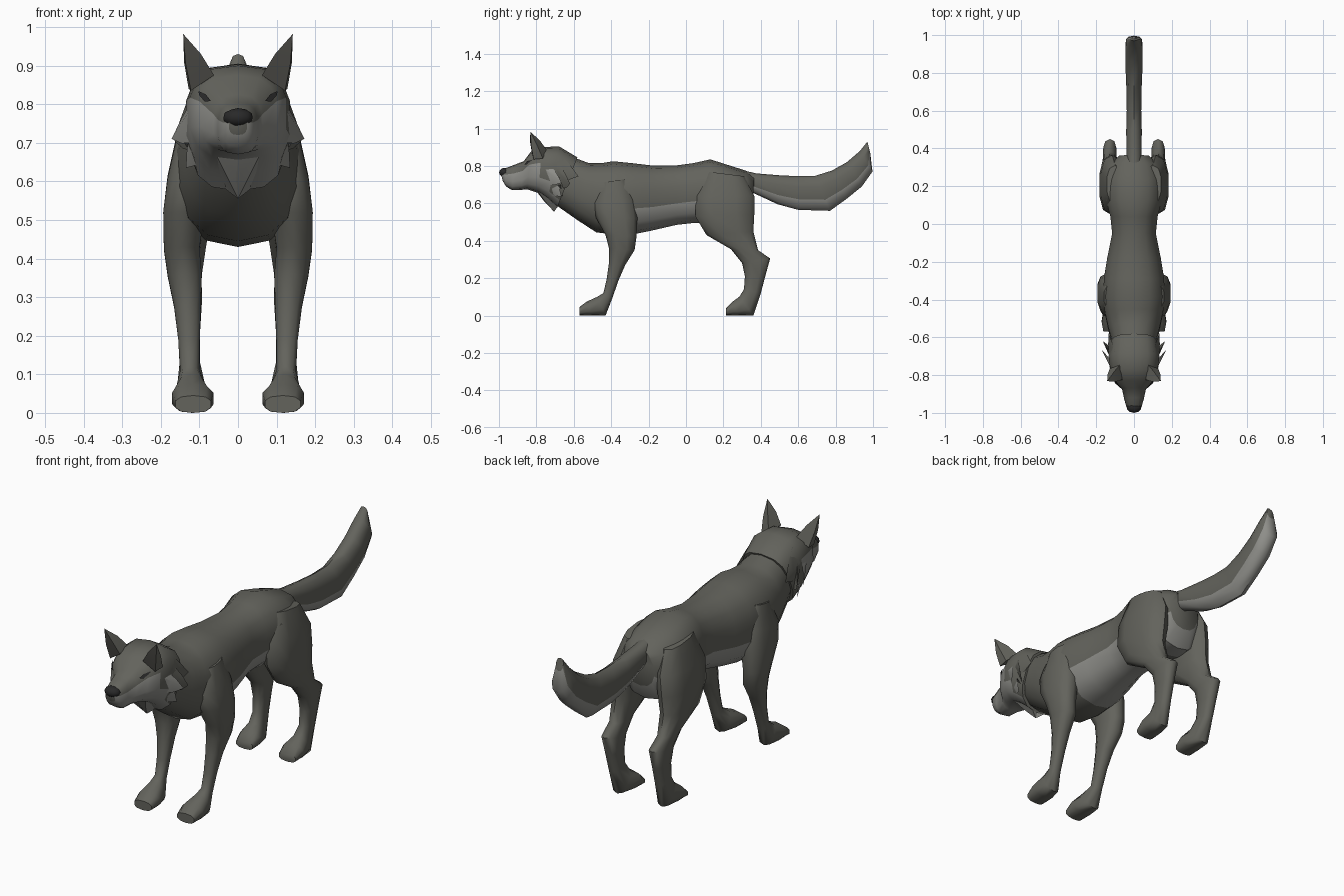
import bpy, bmesh, math
from mathutils import Vector
from mathutils.bvhtree import BVHTree


def material(name, rgb):
    m = bpy.data.materials.new(name)
    m.diffuse_color = (*rgb, 1)
    return m


FUR = material("dark fur", (0.125, 0.125, 0.108))
PALE = material("pale fur", (0.27, 0.27, 0.25))
BLACK = material("black", (0.022, 0.022, 0.022))
EAR = material("inner ear", (0.07, 0.068, 0.06))


def finish(name, bm, mats, mirror=False, angle=50):
    bmesh.ops.recalc_face_normals(bm, faces=bm.faces[:])
    me = bpy.data.meshes.new(name)
    bm.to_mesh(me)
    bm.free()
    for m in mats:
        me.materials.append(m)
    for p in me.polygons:
        p.use_smooth = True
    me.set_sharp_from_angle(angle=math.radians(angle))
    ob = bpy.data.objects.new(name, me)
    bpy.context.collection.objects.link(ob)
    if mirror:
        mod = ob.modifiers.new("mirror", 'MIRROR')
        mod.use_mirror_merge = False
    return ob


def loft(name, rows, n=12, p=0.85, rule=None, mirror=False):
    """Skin rounded sections; row = (upper y, z, lower y, z, half width, centre x)."""
    bm = bmesh.new()
    power = lambda v: math.copysign(abs(v) ** p, v)
    frac = [0.5 - 0.5 * power(math.cos(math.tau * j / n)) for j in range(n)]
    rings = []
    for row in rows:
        ya, za, yb, zb, hw = row[:5]
        xc = row[5] if len(row) > 5 else 0
        rings.append([bm.verts.new((xc + hw * power(math.sin(math.tau * j / n)),
                                    ya + (yb - ya) * f, max(0, za + (zb - za) * f)))
                      for j, f in enumerate(frac)])
    for a, b in zip(rings, rings[1:]):
        for j in range(n):
            k = (j + 1) % n
            face = bm.faces.new((a[j], a[k], b[k], b[j]))
            c = face.calc_center_median()
            if rule and rule(c.y, c.z, (frac[j] + frac[k]) / 2):
                face.material_index = 1
    bm.faces.new(rings[0])
    bm.faces.new(rings[-1])
    return finish(name, bm, [FUR, PALE], mirror)


def spike(name, base, tip, mats, bulge=1.0, front=0):
    """Tapered tuft on both sides: base polygon, bulged middle, tip."""
    bm = bmesh.new()
    base = [Vector(v) for v in base]
    tip = Vector(tip)
    mid = [v.lerp(tip, 0.5) for v in base]
    centre = sum(mid, Vector()) / len(mid)
    lo = [bm.verts.new(v) for v in base]
    hi = [bm.verts.new(centre + (v - centre) * bulge) for v in mid]
    top = bm.verts.new(tip)
    for i in range(len(base)):
        k = (i + 1) % len(base)
        faces = [bm.faces.new((lo[i], lo[k], hi[k], hi[i])),
                 bm.faces.new((hi[i], hi[k], top))]
        if i == 0:
            for f in faces:
                f.material_index = front
    bm.faces.new(lo)
    return finish(name, bm, mats, True, 40)


# Torso and neck, pale on the belly and under the tail
loft("body", [
    (-.72, .86, -.74, .66, .09), (-.60, .845, -.68, .58, .115),
    (-.52, .815, -.58, .51, .14), (-.45, .815, -.48, .445, .158),
    (-.39, .825, -.36, .43, .168), (-.29, .815, -.28, .435, .162),
    (-.18, .802, -.18, .455, .145), (-.05, .803, -.05, .485, .118),
    (.04, .815, .04, .495, .128), (.13, .835, .13, .495, .152),
    (.24, .80, .23, .48, .155), (.32, .775, .31, .48, .13),
    (.365, .74, .355, .56, .08)], 14, 0.85,
    lambda y, z, f: (-.30 < y < .12 and f > .70) or (y > .24 and z < .62))

# Tail, pale along its underside
loft("tail", [
    (.27, .785, .33, .68, .035), (.375, .76, .35, .66, .042),
    (.50, .75, .49, .595, .043), (.60, .745, .60, .565, .04),
    (.69, .747, .77, .56, .042), (.78, .775, .86, .625, .046),
    (.86, .82, .94, .69, .048), (.93, .88, .997, .77, .045),
    (.97, .93, .985, .87, .02)], 10, 0.85, lambda y, z, f: f > .5)

# Legs with paws
loft("front_leg", [
    (-.45, .71, -.32, .73, .045, .115), (-.50, .60, -.27, .62, .06, .125),
    (-.48, .52, -.26, .52, .056, .14), (-.43, .43, -.265, .42, .048, .146),
    (-.412, .36, -.275, .35, .046, .138), (-.412, .28, -.325, .27, .036, .131),
    (-.425, .19, -.36, .19, .029, .127), (-.442, .12, -.395, .09, .026, .125),
    (-.475, .10, -.43, 0, .04, .121), (-.53, .075, -.50, 0, .056, .117),
    (-.57, .045, -.57, 0, .048, .116)], 10, 0.8, mirror=True)
loft("hind_leg", [
    (.11, .77, .31, .745, .045, .10), (.05, .64, .365, .64, .063, .115),
    (.05, .53, .365, .54, .061, .124), (.11, .43, .36, .45, .05, .13),
    (.24, .355, .385, .35, .037, .13), (.30, .28, .45, .305, .036, .128),
    (.315, .21, .425, .215, .03, .127), (.31, .14, .40, .12, .027, .125),
    (.285, .10, .36, 0, .038, .121), (.25, .075, .28, 0, .054, .117),
    (.215, .04, .215, 0, .047, .116)], 10, 0.8, mirror=True)

# Head with muzzle, pale on the cheeks and jaw
head = loft("head", [
    (-.58, .845, -.69, .575, .125), (-.68, .905, -.74, .62, .137),
    (-.77, .90, -.79, .655, .127), (-.83, .875, -.85, .675, .102),
    (-.868, .825, -.88, .672, .064), (-.92, .805, -.93, .67, .053),
    (-.972, .785, -.962, .69, .041), (-.992, .77, -.98, .72, .024)], 14, 0.75,
    lambda y, z, f: y < -.70 and f > (.42 if y < -.8 else .5))

# Nose
bm = bmesh.new()
bmesh.ops.create_icosphere(bm, subdivisions=2, radius=1)
for v in bm.verts:
    v.co = Vector((v.co.x * .04, v.co.y * .03 - .97, v.co.z * .025 + .765))
finish("nose", bm, [BLACK])

# Slanted eyes laid on the face
tree = BVHTree.FromPolygons([v.co for v in head.data.vertices],
                            [p.vertices for p in head.data.polygons])
bm = bmesh.new()
ring = []
for x, z in [(.066, .808), (.082, .807), (.096, .822), (.099, .834), (.080, .826)]:
    hit = tree.ray_cast(Vector((x, -2, z)), Vector((0, 1, 0)))[0]
    ring.append(bm.verts.new(hit + Vector((.004, -.005, 0))))
bm.faces.new(ring)
finish("eyes", bm, [BLACK], True)

# Ears with a darker front
spike("ears", [(.062, -.825, .875), (.122, -.815, .835), (.128, -.765, .84),
               (.075, -.745, .885)], (.142, -.832, .982), [FUR, EAR], 1.3, 1)

# Ragged cheek tufts, ruff edges and throat collar
spike("cheek_tufts", [(.115, -.775, .80), (.125, -.72, .80), (.12, -.74, .70)],
      (.172, -.665, .71), [PALE], 1.2)
spike("lower_cheek_tufts", [(.10, -.79, .74), (.125, -.70, .73), (.08, -.76, .66)],
      (.135, -.665, .635), [PALE], 1.2)
spike("ruff_tufts", [(.10, -.68, .87), (.135, -.69, .80), (.125, -.68, .72)],
      (.135, -.575, .745), [FUR], 1.2)
spike("side_tufts", [(.12, -.72, .80), (.135, -.67, .80), (.12, -.66, .68)],
      (.165, -.62, .705), [FUR], 1.2)
spike("throat_collar", [(.14, -.67, .70), (.06, -.80, .675), (.0, -.80, .665),
                        (.0, -.69, .62), (.10, -.66, .64)],
      (.0, -.705, .555), [PALE], 1.15)
